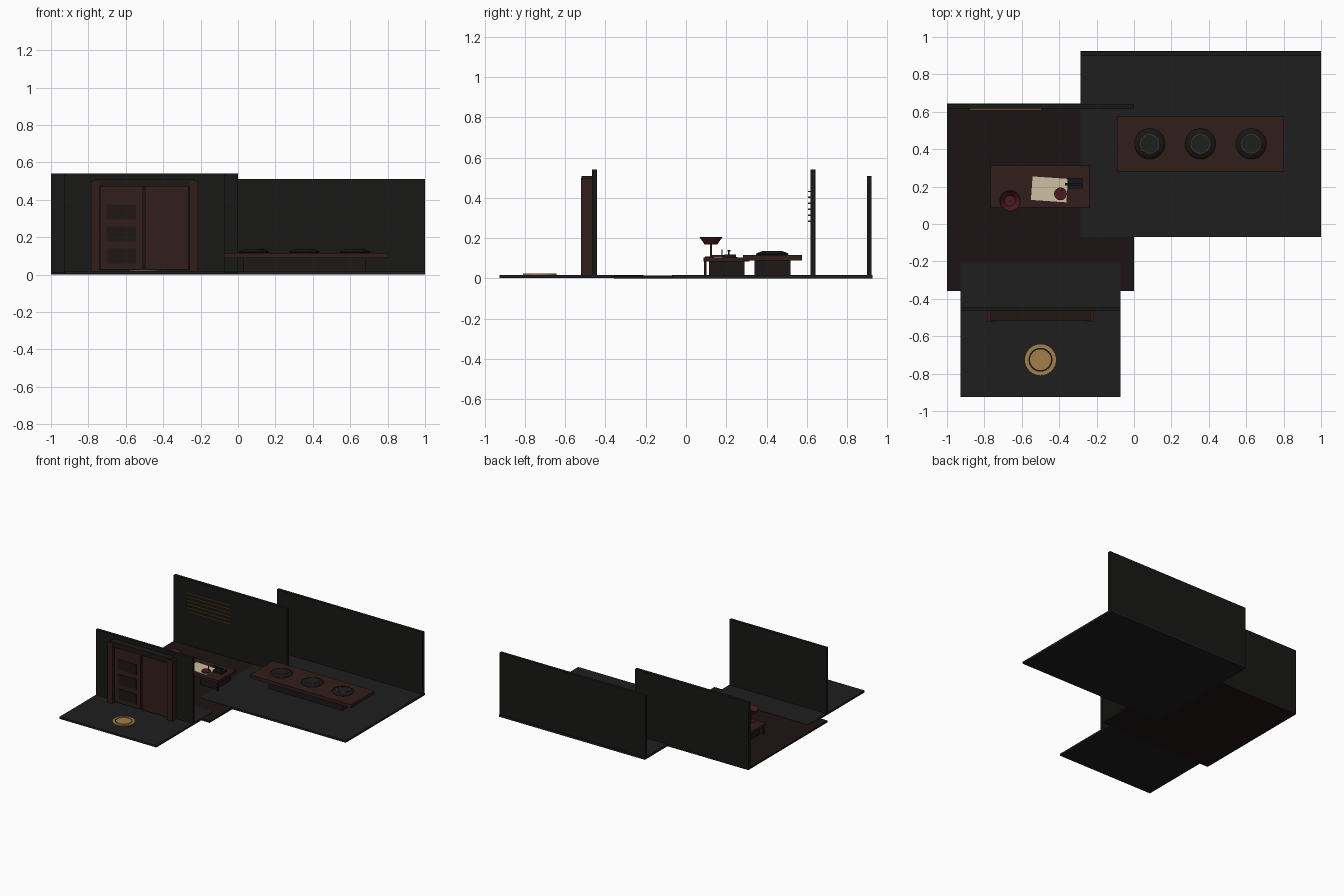
import bpy, bmesh, math
from mathutils import Matrix, Vector

if "Cube" in bpy.data.objects:
    bpy.data.objects.remove(bpy.data.objects["Cube"])


def material(name, rgb):
    m = bpy.data.materials.new(name)
    m.diffuse_color = (*rgb, 1)
    m.use_nodes = True
    m.node_tree.nodes["Principled BSDF"].inputs["Base Color"].default_value = m.diffuse_color
    return m


STONE = material("dark_stone", (0.014, 0.013, 0.0135))
WALL = material("black_wall", (0.009, 0.009, 0.008))
FLOORWOOD = material("dark_floor_wood", (0.012, 0.007, 0.0065))
WOOD = material("red_wood", (0.032, 0.013, 0.011))
DARKWOOD = material("shadow_wood", (0.013, 0.009, 0.008))
GOLD = material("gold", (0.36, 0.21, 0.07))
BRONZE = material("bronze", (0.10, 0.06, 0.02))
PAPER = material("paper", (0.62, 0.52, 0.36))
MAROON = material("maroon", (0.07, 0.01, 0.015))
BLACK = material("black_lacquer", (0.008, 0.008, 0.008))


def finish(name, bm, mat):
    me = bpy.data.meshes.new(name)
    bm.to_mesh(me)
    bm.free()
    ob = bpy.data.objects.new(name, me)
    bpy.context.collection.objects.link(ob)
    me.materials.append(mat)
    return ob


def box(name, x, y, z, mat, turn=0):
    """Box from (min, max) ranges, optionally turned about its own centre."""
    bm = bmesh.new()
    bmesh.ops.create_cube(bm, size=1)
    bmesh.ops.scale(bm, vec=(x[1] - x[0], y[1] - y[0], z[1] - z[0]), verts=bm.verts)
    bm.transform(Matrix.Rotation(turn, 4, 'Z'))
    bm.transform(Matrix.Translation((sum(x) / 2, sum(y) / 2, sum(z) / 2)))
    return finish(name, bm, mat)


def lathe(name, centre, profile, mat, closed=False, n=32):
    """Revolve (radius, z) points around a vertical axis."""
    bm = bmesh.new()
    pts = [bm.verts.new((r, 0, z)) for r, z in profile]
    pairs = list(zip(pts, pts[1:])) + ([(pts[-1], pts[0])] if closed else [])
    edges = [bm.edges.new(p) for p in pairs]
    bmesh.ops.spin(bm, geom=pts + edges, axis=(0, 0, 1), cent=(0, 0, 0),
                   steps=n, angle=2 * math.pi)
    bmesh.ops.remove_doubles(bm, verts=bm.verts, dist=1e-5)
    bmesh.ops.recalc_face_normals(bm, faces=bm.faces)
    bm.transform(Matrix.Translation((*centre, 0)))
    ob = finish(name, bm, mat)
    for p in ob.data.polygons:
        p.use_smooth = True
    ob.data.set_sharp_from_angle(angle=math.radians(35))
    return ob


def disc(name, centre, r, z0, z1, mat, r_top=None):
    r_top = r if r_top is None else r_top
    return lathe(name, centre, [(0, z0), (r, z0), (r_top, z1), (0, z1)], mat)


def ring(name, centre, r0, r1, z0, z1, mat):
    return lathe(name, centre, [(r0, z0), (r1, z0), (r1, z1), (r0, z1)], mat, closed=True)


# room floors and back walls
box("entrance_floor", (-0.928, -0.072), (-0.926, -0.212), (0.003, 0.018), STONE)
box("entrance_wall", (-0.928, -0.072), (-0.466, -0.443), (0.01, 0.54), WALL)
box("study_floor", (-1, 0), (-0.357, 0.643), (0.001, 0.0145), FLOORWOOD)
box("study_wall", (-1, 0), (0.618, 0.642), (0.005, 0.54), WALL)
box("dining_floor", (-0.286, 1), (-0.07, 0.926), (0, 0.0165), STONE)
box("dining_wall", (-0.286, 1), (0.898, 0.921), (0.005, 0.51), WALL)

# entrance door frame and leaves
for side, s in (("left", -1), ("right", 1)):
    xs = sorted((-0.5 + s * 0.286, -0.5 + s * 0.24))
    box(f"door_post_{side}", xs, (-0.522, -0.464), (0.018, 0.5), WOOD)
box("door_lintel", (-0.768, -0.232), (-0.519, -0.464), (0.47, 0.51), DARKWOOD)
box("door_backing", (-0.742, -0.258), (-0.475, -0.464), (0.018, 0.475), BLACK)
box("left_door", (-0.738, -0.508), (-0.5, -0.474), (0.027, 0.472), WOOD)
box("right_door", (-0.497, -0.264), (-0.5, -0.474), (0.027, 0.472), WOOD)
for i in range(3):
    z = 0.059 + i * 0.1175
    box(f"door_panel_{i + 1}", (-0.702, -0.546), (-0.505, -0.495), (z, z + 0.08), DARKWOOD)

# floor medallion
c = (-0.5, -0.726)
disc("medallion_base", c, 0.08, 0.017, 0.021, BLACK)
ring("medallion_ring", c, 0.064, 0.083, 0.017, 0.025, GOLD)
disc("medallion_centre", c, 0.056, 0.019, 0.025, GOLD)

# study desk
box("desk_top", (-0.768, -0.234), (0.088, 0.314), (0.084, 0.104), WOOD)
for side, s in (("left", -1), ("right", 1)):
    xs = sorted((-0.501 + s * 0.23, -0.501 + s * 0.09))
    box(f"desk_pedestal_{side}", xs, (0.114, 0.29), (0.014, 0.085), DARKWOOD)
    xl = -0.501 + s * 0.25
    box(f"desk_leg_{side}", (xl - 0.006, xl + 0.006), (0.09, 0.102), (0.014, 0.085), DARKWOOD)

# desk lamp with flared open shade
c = (-0.663, 0.124)
disc("lamp_base", c, 0.03, 0.103, 0.11, MAROON)
disc("lamp_stem", c, 0.004, 0.108, 0.19, BRONZE)
lathe("lamp_shade", c, [(0.0, 0.168), (0.031, 0.168), (0.057, 0.206),
                        (0.054, 0.206), (0.029, 0.171), (0.0, 0.171)], MAROON)

# paper, cup and writing set on the desk
box("paper_sheet", (-0.547, -0.357), (0.122, 0.248), (0.104, 0.107), PAPER, math.radians(-4))
disc("ink_dish", (-0.393, 0.161), 0.034, 0.106, 0.117, MAROON)
box("writing_set_base", (-0.355, -0.275), (0.19, 0.247), (0.104, 0.119), BLACK)
box("writing_set_bar", (-0.37, -0.28), (0.205, 0.22), (0.134, 0.142), BLACK)
for i in range(2):
    x = -0.345 + i * 0.05
    box(f"writing_set_post_{i + 1}", (x, x + 0.008), (0.208, 0.217), (0.118, 0.136), BLACK)
disc("ink_dish_pin", (-0.385, 0.178), 0.003, 0.115, 0.145, BLACK)

# bronze slats on the study wall
for i in range(6):
    z = 0.28 + i * 0.0297
    box(f"wall_slat_{i + 1}", (-0.88, -0.495), (0.606, 0.619), (z, z + 0.007), BRONZE)

# dining table with three place settings
box("table_top", (-0.09, 0.802), (0.282, 0.575), (0.09, 0.116), WOOD)
box("table_base", (0.03, 0.685), (0.339, 0.518), (0.015, 0.091), DARKWOOD)
for i in range(3):
    c = (0.084 + i * 0.271, 0.4286)
    lathe(f"plate_{i + 1}", c, [(0, 0.115), (0.075, 0.115), (0.082, 0.121),
                                (0.08, 0.124), (0.055, 0.134), (0, 0.134)], BLACK)
    ring(f"plate_ring_{i + 1}", c, 0.048, 0.051, 0.133, 0.1355, BRONZE)
    disc(f"plate_centre_{i + 1}", c, 0.046, 0.133, 0.1352, STONE)
